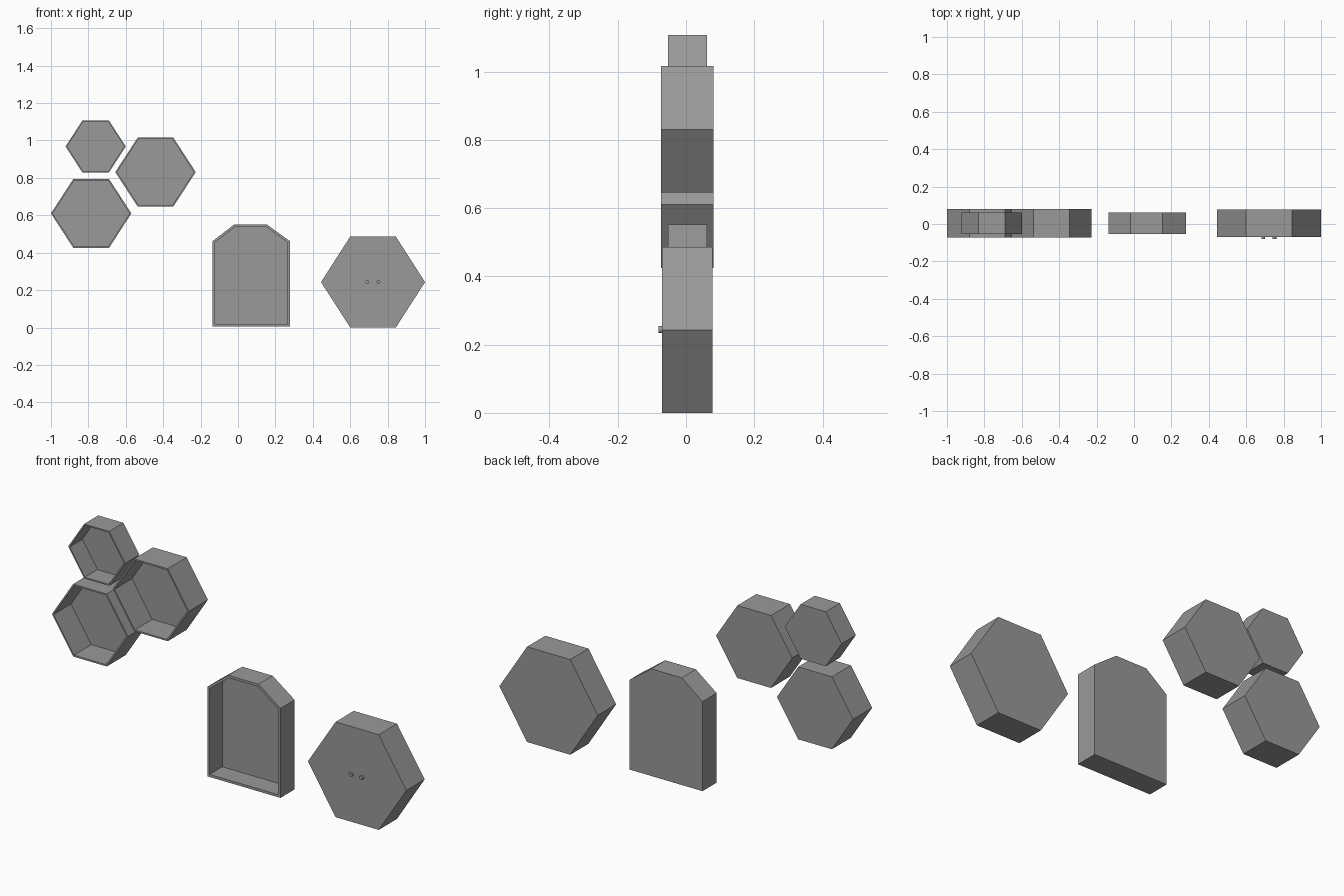
import bpy, bmesh
from mathutils import Vector, Matrix
from math import pi

if "Cube" in bpy.data.objects:
    bpy.data.objects.remove(bpy.data.objects["Cube"])

# Dark grey used by every part
grey = bpy.data.materials.new("dark_grey")
grey.diffuse_color = (0.32, 0.32, 0.32, 1)
grey.use_nodes = True
grey.node_tree.nodes["Principled BSDF"].inputs["Base Color"].default_value = grey.diffuse_color


def finish(name, bm):
    bmesh.ops.recalc_face_normals(bm, faces=bm.faces)
    mesh = bpy.data.meshes.new(name)
    bm.to_mesh(mesh)
    bm.free()
    mesh.materials.append(grey)
    obj = bpy.data.objects.new(name, mesh)
    bpy.context.collection.objects.link(obj)
    return obj


def box_shelf(name, profile, y0, y1, wall=0.0, back=0.012):
    """Extrude an x/z profile from y0 to y1; hollow it from the front if wall > 0."""
    bm = bmesh.new()
    front = bm.faces.new([bm.verts.new((x, y0, z)) for x, z in profile])
    rear = [bm.verts.new((x, y1, z)) for x, z in profile]
    bm.faces.new(rear)
    n = len(profile)
    for i in range(n):
        j = (i + 1) % n
        bm.faces.new((front.verts[i], front.verts[j], rear[j], rear[i]))
    bmesh.ops.recalc_face_normals(bm, faces=bm.faces)
    if wall:
        bmesh.ops.inset_region(bm, faces=[front], thickness=wall, use_even_offset=True)
        pocket = bmesh.ops.extrude_discrete_faces(bm, faces=[front])["faces"][0]
        bmesh.ops.translate(bm, verts=pocket.verts, vec=(0, y1 - back - y0, 0))
    return finish(name, bm)


def hexagon(cx, cz, half_w, half_top, half_h):
    return [(cx - half_w, cz), (cx - half_top, cz - half_h), (cx + half_top, cz - half_h),
            (cx + half_w, cz), (cx + half_top, cz + half_h), (cx - half_top, cz + half_h)]


# Three open hexagonal wall shelves
box_shelf("small_hex_shelf", hexagon(-0.761, 0.968, 0.161, 0.071, 0.139), -0.053, 0.061, 0.007)
box_shelf("right_hex_shelf", hexagon(-0.441, 0.831, 0.215, 0.095, 0.185), -0.073, 0.08, 0.008)
box_shelf("lower_hex_shelf", hexagon(-0.785, 0.61, 0.215, 0.095, 0.185), -0.073, 0.08, 0.008)

# Open floor cabinet with bevelled top corners
box_shelf("open_cabinet", [(-0.136, 0.005), (0.277, 0.005), (0.277, 0.462), (0.153, 0.552),
                           (-0.019, 0.552), (-0.136, 0.462)], -0.053, 0.061, 0.013)

# Closed hexagonal cabinet with two knobs
box_shelf("closed_hex_cabinet", hexagon(0.722, 0.243, 0.278, 0.122, 0.243), -0.07, 0.077)
for side, x in (("left", 0.691), ("right", 0.751)):
    bm = bmesh.new()
    bmesh.ops.create_cone(bm, cap_ends=True, segments=16, radius1=0.01, radius2=0.01, depth=0.014,
                          matrix=Matrix.Translation(Vector((x, -0.074, 0.244))) @ Matrix.Rotation(pi / 2, 4, 'X'))
    finish(side + "_knob", bm)
